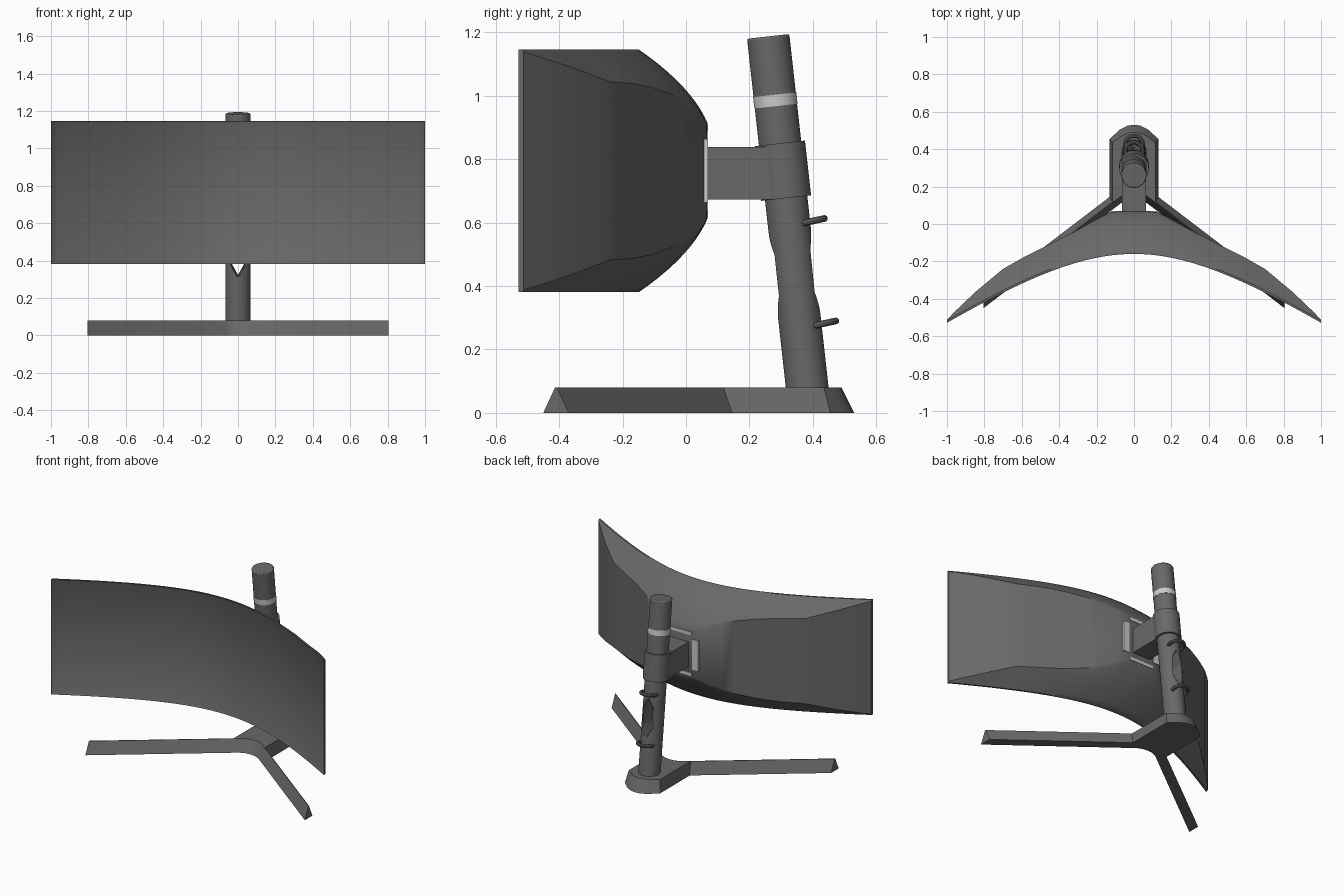
import bpy, bmesh, math
from mathutils import Vector

if "Cube" in bpy.data.objects:
    bpy.data.objects.remove(bpy.data.objects["Cube"])

TILT = math.atan2(0.123, 1.107)
MID = 0.763  # height of the screen centre


def material(name, v):
    m = bpy.data.materials.new(name)
    m.diffuse_color = (v, v, v, 1)
    m.use_nodes = True
    m.node_tree.nodes["Principled BSDF"].inputs["Base Color"].default_value = m.diffuse_color
    return m


dark = material("dark_grey", 0.14)
light = material("light_grey", 0.8)


def axis(z, back=0.0):
    """Point on the leaning pole axis, optionally pushed backwards."""
    return Vector((0, 0.382 - 0.111 * (z - 0.08) + back, z))


def finish(ob, name, mat=dark, angle=30):
    ob.name = name
    bpy.ops.object.select_all(action='DESELECT')
    ob.select_set(True)
    bpy.context.view_layer.objects.active = ob
    bpy.ops.object.shade_smooth_by_angle(angle=math.radians(angle))
    ob.data.materials.clear()
    ob.data.materials.append(mat)
    return ob


def from_bmesh(bm, name):
    bmesh.ops.recalc_face_normals(bm, faces=bm.faces)
    me = bpy.data.meshes.new(name)
    bm.to_mesh(me)
    bm.free()
    ob = bpy.data.objects.new(name, me)
    bpy.context.collection.objects.link(ob)
    return ob


def box(name, loc, size, mat=dark):
    bpy.ops.mesh.primitive_cube_add(size=1, location=loc)
    ob = bpy.context.object
    ob.scale = size
    return finish(ob, name, mat)


def pole_part(name, z0, z1, r, mat=dark):
    bpy.ops.mesh.primitive_cylinder_add(vertices=48, radius=r, depth=(z1 - z0) / math.cos(TILT),
                                        location=axis((z0 + z1) / 2), rotation=(TILT, 0, 0))
    return finish(bpy.context.object, name, mat)


def prism(name, lower, upper):
    """Solid between two matching outlines."""
    bm = bmesh.new()
    a = [bm.verts.new(p) for p in lower]
    b = [bm.verts.new(p) for p in upper]
    n = len(a)
    bm.faces.new(a[::-1])
    bm.faces.new(b)
    for i in range(n):
        j = (i + 1) % n
        bm.faces.new((a[i], a[j], b[j], b[i]))
    return from_bmesh(bm, name)


def interp(table, x):
    for (x0, y0), (x1, y1) in zip(table, table[1:]):
        if x <= x1:
            return y0 + (y1 - y0) * (x - x0) / (x1 - x0)
    return table[-1][1]


# Curved screen housing: sections lofted along x
BACK = [(0, .068), (.12, .065), (.2, .025), (.32, -.042), (.45, -.108), (.58, -.172), (.7, -.24),
        (.85, -.365), (.96, -.47), (1, -.512)]
HALF = [(0, .15), (.12, .152), (.2, .192), (.32, .24), (.45, .264), (.58, .276), (.7, .281), (1, .375)]
H, STEPS = 0.382, 10


def section(x):
    ax = abs(x)
    yf = -0.16 + 0.444 - math.hypot(0.444, 0.68 * x)  # straight wings, rounded middle
    y0, yb, h = yf + 0.012, interp(BACK, ax), interp(HALF, ax)
    pts = [(yf, H)]
    for i in range(STEPS + 1):
        s = i / STEPS
        k = s + 0.55 * s * (1 - s) * max(0, 1 - ax / 0.7)
        pts.append((y0 + (yb - y0) * k, H + (h - H) * s))
    pts += [(y, -z) for y, z in reversed(pts)]
    return [(x, y, MID + z) for y, z in pts]


half_xs = [.04, .08, .12, .16, .2, .26, .32, .385, .45, .515, .58, .64, .7, .75, .8, .85, .9, .96, 1]
xs = [-x for x in reversed(half_xs)] + [0] + half_xs
bm = bmesh.new()
rings = [[bm.verts.new(p) for p in section(x)] for x in xs]
front = []
n = len(rings[0])
for a, b in zip(rings, rings[1:]):
    for i in range(n):
        j = (i + 1) % n
        f = bm.faces.new((a[i], a[j], b[j], b[i]))
        if i == n - 1:
            front.append(f)
bm.faces.new(rings[0])
bm.faces.new(rings[-1][::-1])
bmesh.ops.recalc_face_normals(bm, faces=bm.faces)
# Thin bezel around the display
bmesh.ops.inset_region(bm, faces=front, thickness=0.01, depth=-0.005)
finish(from_bmesh(bm, "screen"), "screen", angle=38)

# Light trim around the mount
for s in (-1, 1):
    box("mount_trim_side", (s * .115, .06, MID), (.045, .02, .2), light)
    box("mount_trim_edge", (0, .062, MID + s * .135), (.18, .016, .02), light)

# Arm and sleeve holding the screen
box("mount_arm", (0, .165, .756), (.13, .21, .165))
pole_part("pole_sleeve", .677, .85, .079)

# Leaning pole with a hexagonal cable hole
pole = pole_part("pole", .05, 1.187, .067)
hexagon = [(0, -.125), (.04, -.05), (.04, .05), (0, .125), (-.04, .05), (-.04, -.05)]
cutter = prism("cable_hole_cutter", [(x, -.2, z) for x, z in hexagon], [(x, .2, z) for x, z in hexagon])
cutter.location, cutter.rotation_euler = axis(.44), (TILT, 0, 0)
cutter.hide_render = True
bpy.context.view_layer.update()
cut = pole.modifiers.new("cable_hole", 'BOOLEAN')
cut.object, cut.operation, cut.solver = cutter, 'DIFFERENCE', 'EXACT'
bpy.context.view_layer.objects.active = pole
bpy.ops.object.modifier_apply(modifier=cut.name)
bpy.data.objects.remove(cutter)
bev = pole.modifiers.new("edge", 'BEVEL')
bev.width, bev.segments, bev.limit_method, bev.angle_limit = .006, 2, 'ANGLE', math.radians(60)
finish(pole, "pole")
pole_part("pole_light_band", .967, 1.003, .0685, light)

# Cable rings behind the pole
for z in (.603, .28):
    bpy.ops.mesh.primitive_torus_add(major_radius=.047, minor_radius=.011, major_segments=32, minor_segments=10,
                                     location=axis(z, .066), rotation=(TILT + .1, 0, 0))
    finish(bpy.context.object, "cable_ring")

# Foot: sloping-sided body with two long ridge-shaped legs
bottom = [(0, .13), (.035, .125), (.07, .111), (.805, -.45), (.805, -.37), (.13, .145),
          (.13, .455), (.075, .505), (.035, .526), (0, .53)]
top = [(0, .168), (.035, .163), (.07, .149), (.805, -.413), (.805, -.407), (.115, .118),
       (.115, .435), (.064, .472), (.03, .487), (0, .49)]


def mirrored(half, z):
    return [(x, y, z) for x, y in half + [(-x, y) for x, y in half[-2:0:-1]]]


finish(prism("foot", mirrored(bottom, 0), mirrored(top, .08)), "foot", angle=25)
